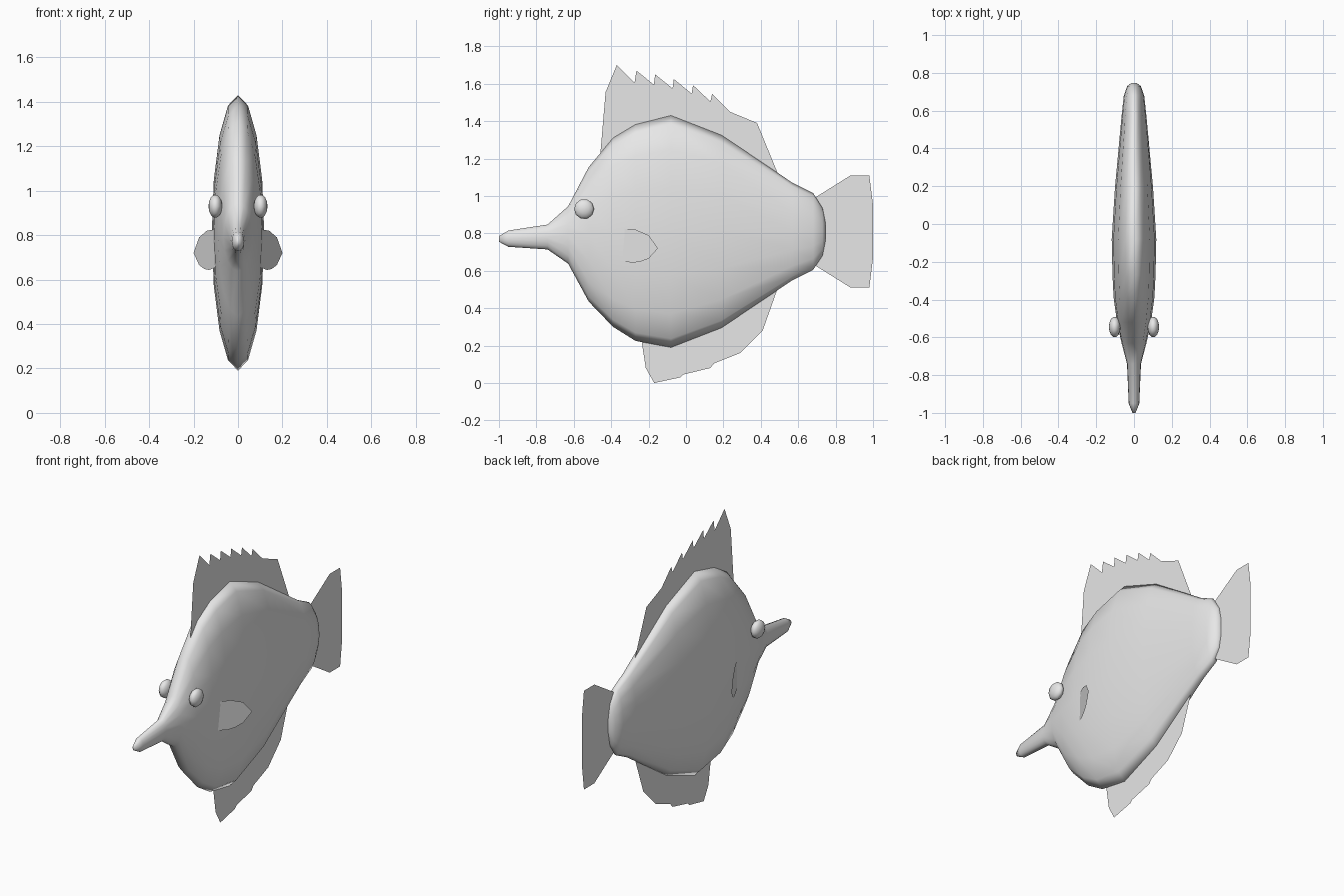
import bpy, bmesh, math
from mathutils import Matrix

grey = bpy.data.materials.new("pale_grey")
grey.diffuse_color = (0.8, 0.8, 0.8, 1)


def make_object(name, bm, smooth=False):
    bmesh.ops.recalc_face_normals(bm, faces=bm.faces)
    mesh = bpy.data.meshes.new(name)
    bm.to_mesh(mesh)
    bm.free()
    mesh.materials.append(grey)
    for p in mesh.polygons:
        p.use_smooth = smooth
    ob = bpy.data.objects.new(name, mesh)
    bpy.context.collection.objects.link(ob)
    return ob


def sheet(name, pts):
    """Paper-thin fin from a list of 3D outline points."""
    bm = bmesh.new()
    bm.faces.new([bm.verts.new(p) for p in pts])
    return make_object(name, bm)


def flat_fin(name, outline):
    return sheet(name, [(0, y, z) for y, z in outline])


# Body: elliptical rings lofted from snout to tail root (y, top, bottom, half width)
STATIONS = [
    (-1.00, 0.785, 0.755, 0.008), (-0.95, 0.815, 0.728, 0.028),
    (-0.74, 0.847, 0.714, 0.037), (-0.63, 0.945, 0.638, 0.066),
    (-0.52, 1.155, 0.435, 0.090), (-0.39, 1.310, 0.300, 0.108),
    (-0.27, 1.382, 0.225, 0.114), (-0.08, 1.430, 0.190, 0.118),
    (0.19, 1.325, 0.295, 0.101), (0.57, 1.070, 0.550, 0.066),
    (0.68, 1.015, 0.605, 0.054), (0.73, 0.935, 0.680, 0.036),
    (0.747, 0.850, 0.765, 0.014)]
SEG = 16
bm = bmesh.new()
rings = []
for y, top, bot, w in STATIONS:
    mid, half = (top + bot) / 2, (top - bot) / 2
    rings.append([bm.verts.new((w * math.sin(a), y, mid + half * math.cos(a)))
                  for a in (2 * math.pi * i / SEG for i in range(SEG))])
for r0, r1 in zip(rings, rings[1:]):
    for i in range(SEG):
        j = (i + 1) % SEG
        bm.faces.new((r0[i], r0[j], r1[j], r1[i]))
bm.faces.new(rings[0])
bm.faces.new(rings[-1])
make_object("body", bm, True)

# Dorsal fin: spiny sawtooth front, soft rear, root hidden in the body
flat_fin("dorsal_fin", [
    (-0.46, 1.20), (-0.43, 1.555), (-0.37, 1.70), (-0.275, 1.605),
    (-0.265, 1.67), (-0.172, 1.595), (-0.165, 1.65), (-0.072, 1.575),
    (-0.065, 1.625), (0.03, 1.547), (0.038, 1.592), (0.13, 1.505),
    (0.14, 1.545), (0.235, 1.45), (0.38, 1.39), (0.495, 1.11),
    (0.19, 1.28), (-0.08, 1.38), (-0.27, 1.33)])

# Anal fin
flat_fin("anal_fin", [
    (-0.24, 0.24), (-0.215, 0.08), (-0.17, 0.0), (-0.03, 0.03),
    (-0.015, 0.045), (0.13, 0.08), (0.15, 0.105), (0.29, 0.16),
    (0.41, 0.28), (0.495, 0.52), (0.19, 0.34), (-0.08, 0.24)])

# Tail fin
flat_fin("tail_fin", [
    (0.68, 0.985), (0.88, 1.11), (0.98, 1.11), (1.0, 0.95),
    (1.0, 0.67), (0.98, 0.51), (0.88, 0.51), (0.68, 0.635)])

# Side fins and eyes, mirrored
SIDE_FIN = [(-0.37, 0.81), (-0.33, 0.825), (-0.27, 0.82), (-0.20, 0.79),
            (-0.15, 0.72), (-0.20, 0.665), (-0.245, 0.648), (-0.29, 0.643),
            (-0.35, 0.655), (-0.37, 0.67)]
for side, s in (("right", 1), ("left", -1)):
    sheet(side + "_pectoral_fin",
          [(s * (0.2 + 0.5 * (y + 0.15)), y, z) for y, z in SIDE_FIN])
    bm = bmesh.new()
    bmesh.ops.create_uvsphere(
        bm, u_segments=10, v_segments=7, radius=1,
        matrix=Matrix.Translation((s * 0.102, -0.545, 0.93))
        @ Matrix.Diagonal((0.031, 0.055, 0.055, 1))
        @ Matrix.Rotation(math.pi / 2, 4, 'Y'))
    make_object(side + "_eye", bm, True)
